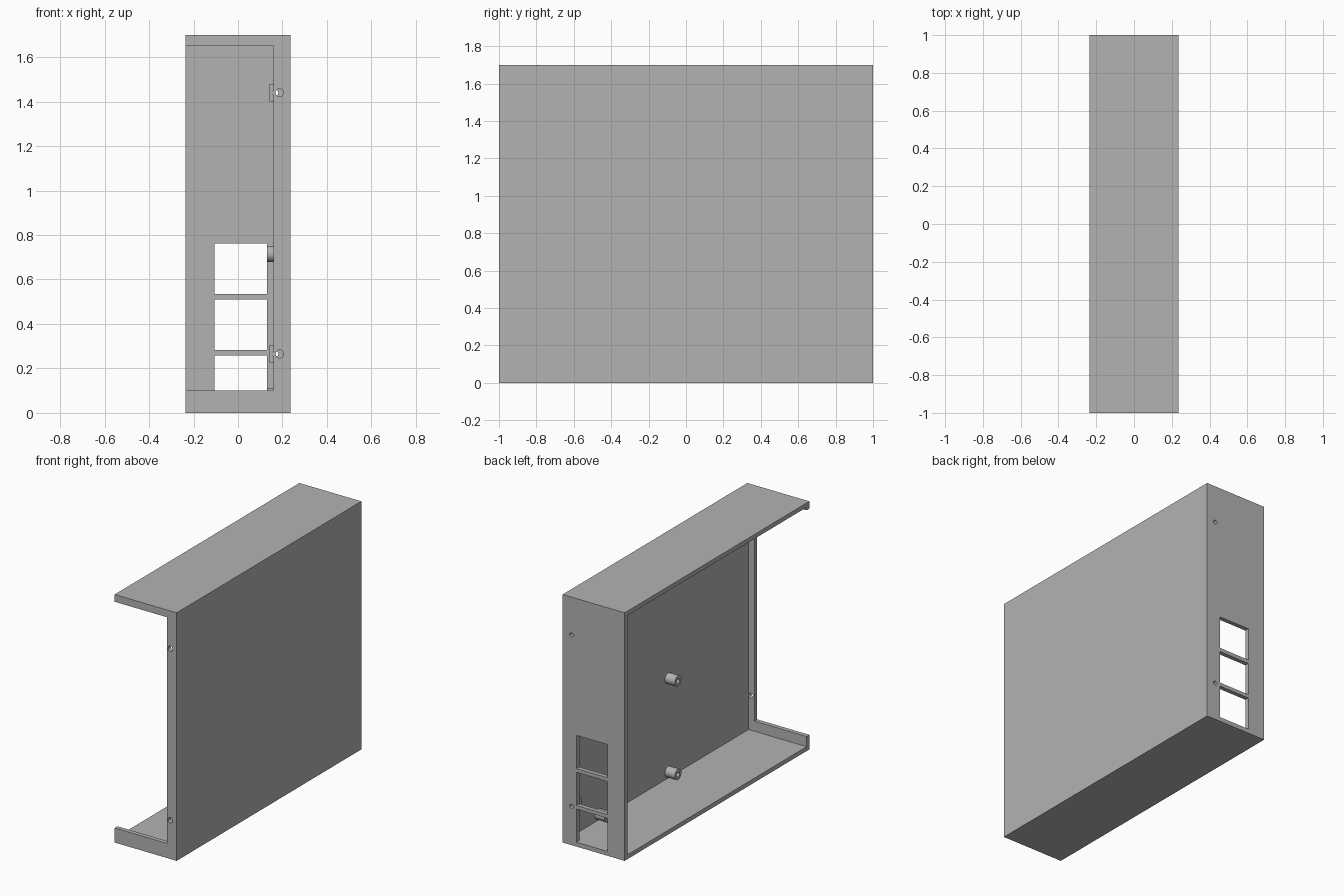
import bpy
from math import pi
from mathutils import Matrix

default_cube = bpy.data.objects.get("Cube")
if default_cube:
    bpy.data.objects.remove(default_cube, do_unlink=True)

# Plain grey plastic
grey = bpy.data.materials.new("grey plastic")
grey.use_nodes = True
colour = (0.45, 0.45, 0.45, 1)
grey.diffuse_color = colour
grey.node_tree.nodes["Principled BSDF"].inputs["Base Color"].default_value = colour


def finish(name):
    obj = bpy.context.object
    obj.name = name
    obj.data.materials.append(grey)
    return obj


def box(name, x, y, z):
    """Box from three (low, high) ranges."""
    spans = (x, y, z)
    bpy.ops.mesh.primitive_cube_add(size=1)
    size = [b - a for a, b in spans]
    centre = [(a + b) / 2 for a, b in spans]
    bpy.context.object.data.transform(
        Matrix.Translation(centre) @ Matrix.Diagonal((*size, 1)))
    return finish(name)


def rod(name, centre, radius, length, axis):
    """Cylinder lying along x or y."""
    bpy.ops.mesh.primitive_cylinder_add(vertices=32, radius=radius, depth=length)
    turn = Matrix.Rotation(pi / 2, 4, "Y" if axis == "x" else "X")
    bpy.context.object.data.transform(Matrix.Translation(centre) @ turn)
    return finish(name)


def cut(target, cutters):
    """Subtract the cutters from the target, then discard them."""
    bpy.ops.object.select_all(action="DESELECT")
    target.select_set(True)
    bpy.context.view_layer.objects.active = target
    for cutter in cutters:
        cutter.hide_render = True
        mod = target.modifiers.new("cut", "BOOLEAN")
        mod.operation = "DIFFERENCE"
        mod.solver = "EXACT"
        mod.object = cutter
        bpy.ops.object.modifier_apply(modifier=mod.name)
    for cutter in cutters:
        bpy.data.objects.remove(cutter, do_unlink=True)
    target.select_set(True)
    bpy.ops.object.shade_smooth_by_angle(angle=pi / 6)


WALL = 0.03
HALF_X, HEIGHT = 0.235, 1.7
INNER_X, INNER_Y = HALF_X - WALL, 1 - WALL
SCREW_HEIGHTS = (0.265, 1.44)

# Case: hollow shell open on one side and at the front
case = box("case", (-HALF_X, HALF_X), (-1, 1), (0, HEIGHT))
cutters = [
    box("cavity", (-0.5, INNER_X), (-INNER_Y, INNER_Y), (WALL, HEIGHT - WALL)),
    box("front_opening", (-0.5, 0.16), (-1.2, -0.9), (0.1, 1.65)),
]
# Three port windows in the back wall
for low in (0.03, 0.282, 0.535):
    cutters.append(box("port", (-0.105, 0.13), (0.9, 1.2), (low, low + 0.227)))
# Screw holes in front and back walls
for z in SCREW_HEIGHTS:
    cutters.append(rod("front_hole", (0.187, -1, z), 0.018, 0.2, "y"))
    cutters.append(rod("back_hole", (0.168, 1, z), 0.0135, 0.2, "y"))
cut(case, cutters)

# Screw bosses inside the back wall
for z in SCREW_HEIGHTS:
    boss = box("screw_boss", (0.142, INNER_X + 0.005),
               (INNER_Y - 0.04, INNER_Y + 0.005), (z - 0.04, z + 0.04))
    cut(boss, [rod("boss_hole", (0.168, 0.95, z), 0.0135, 0.3, "y")])

# Board standoffs on the side wall
for y in (-0.1, 0.66):
    for z in (0.075, 0.715):
        post = rod("standoff", (0.17, y, z), 0.036, 0.08, "x")
        cut(post, [rod("standoff_hole", (0.15, y, z), 0.016, 0.11, "x")])
